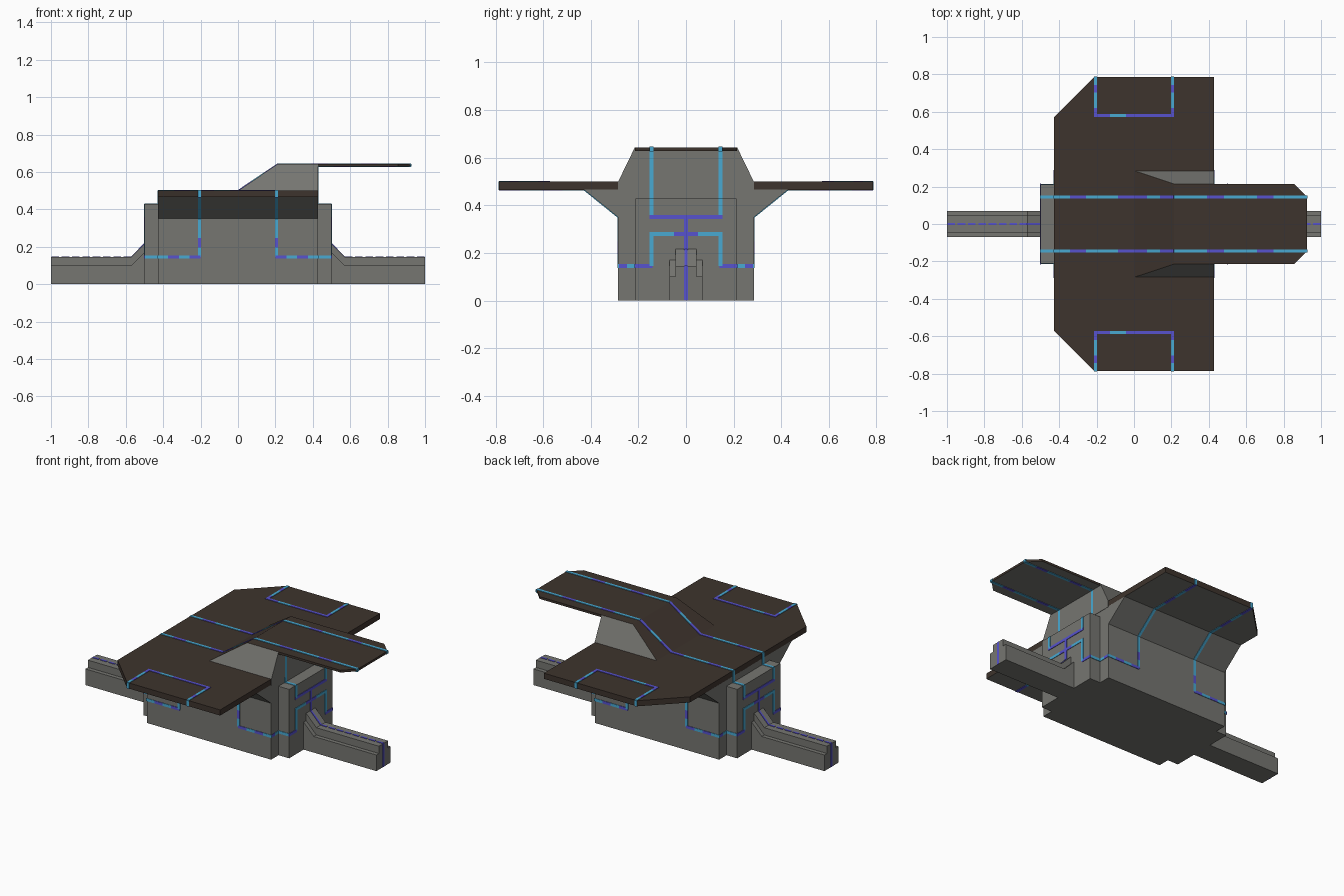
import bpy, bmesh
from mathutils import Vector

if "Cube" in bpy.data.objects:
    bpy.data.objects.remove(bpy.data.objects["Cube"])


def material(name, rgb):
    m = bpy.data.materials.new(name)
    m.diffuse_color = (*rgb, 1)
    m.use_nodes = True
    m.node_tree.nodes["Principled BSDF"].inputs["Base Color"].default_value = m.diffuse_color
    return m


GREY = material("warm grey", (0.18, 0.18, 0.165))
BROWN = material("dark brown", (0.048, 0.034, 0.026))
CYAN = material("light blue", (0.065, 0.40, 0.65))
VIOLET = material("violet blue", (0.095, 0.085, 0.62))


def finish(name, bm, mats):
    bmesh.ops.recalc_face_normals(bm, faces=bm.faces)
    me = bpy.data.meshes.new(name)
    bm.to_mesh(me)
    bm.free()
    for m in mats:
        me.materials.append(m)
    ob = bpy.data.objects.new(name, me)
    bpy.context.collection.objects.link(ob)
    return ob


def prism(name, pts, axis, a, b, mats=(GREY,), under=False):
    """Extrude a 2D outline along an axis; under=True gives downward faces slot 1."""
    def place(p, t):
        return {'x': (t, p[0], p[1]), 'y': (p[0], t, p[1]), 'z': (p[0], p[1], t)}[axis]
    bm = bmesh.new()
    lo = [bm.verts.new(place(p, a)) for p in pts]
    hi = [bm.verts.new(place(p, b)) for p in pts]
    bm.faces.new(lo)
    bm.faces.new(hi)
    for i in range(len(pts)):
        j = (i + 1) % len(pts)
        bm.faces.new((lo[i], lo[j], hi[j], hi[i]))
    bmesh.ops.recalc_face_normals(bm, faces=bm.faces)
    if under:
        for f in bm.faces:
            f.material_index = 1 if f.normal.z < -0.5 else 0
    return finish(name, bm, mats)


def rect(x, z0, z1):
    return [(-x, z0), (x, z0), (x, z1), (-x, z1)]


# main hull with flared shoulders
prism("hull", [(-.285, 0), (.285, 0), (.285, .35), (.43, .467), (-.43, .467), (-.285, .35)],
      'x', -.427, .427)

# end plates and stepped rails at both ends
for s, side in ((-1, "left"), (1, "right")):
    prism(side + "_end_plate", rect(.212, 0, .428), 'x', s * .42, s * .5)
    for part, y, z in (("rail_base", .07, .1), ("rail_top", .045, .145)):
        prof = [(.45, 0), (1, 0), (1, z), (.57, z), (.5, z + .071), (.45, z + .071)]
        prism(f"{side}_{part}", [(s * x, h) for x, h in prof], 'y', -y, y)

# wing deck, chamfered on the left corners
prism("wing_deck", [(.427, -.785), (.427, .785), (-.213, .785), (-.427, .572),
                    (-.427, -.572), (-.213, -.785)], 'z', .465, .5, (BROWN, GREY), True)
prism("deck_end_infill", rect(.285, .46, .5), 'x', .41, .429)

# raised block with brown ramp and top
bm = bmesh.new()
pts = [(0, .285, .499), (.429, .285, .499), (.429, .215, .643), (.213, .215, .643)]
r, l = [[bm.verts.new((x, s * y, z)) for x, y, z in pts] for s in (1, -1)]
bm.faces.new(r)
bm.faces.new(l)
for i in range(4):
    j = (i + 1) % 4
    f = bm.faces.new((r[i], r[j], l[j], l[i]))
    f.material_index = 1 if i in (2, 3) else 0
finish("raised_block", bm, (GREY, BROWN))

# thin overhanging deck
prism("overhang_deck", [(.428, -.215), (.855, -.215), (.925, -.145), (.925, .145),
                        (.855, .215), (.428, .215)], 'z', .629, .643, (BROWN, GREY), True)

# light strips: thin plates laid on the surfaces
strips = bmesh.new()
W, T = .017, .003


def plate(p, q, n, mat, w=W):
    d = (q - p).normalized()
    s = n.cross(d) * w / 2
    vs = [[strips.verts.new(e + s * k + n * t) for k, t in ((-1, -T), (1, -T), (1, T), (-1, T))]
          for e in (p, q)]
    fs = [strips.faces.new(vs[0]), strips.faces.new(vs[1])]
    for i in range(4):
        j = (i + 1) % 4
        fs.append(strips.faces.new((vs[0][i], vs[0][j], vs[1][j], vs[1][i])))
    for f in fs:
        f.material_index = mat


def strip(p, q, n, pattern="cv", step=.085, w=W, ext=0):
    """Strip split in equal lengths coloured by pattern: c blue, v violet, - gap."""
    p, q, n = Vector(p), Vector(q), Vector(n).normalized()
    d = (q - p).normalized()
    p, q = p - d * ext, q + d * ext
    k = max(1, round((q - p).length / step))
    for i in range(k):
        c = pattern[i % len(pattern)]
        if c != '-':
            plate(p.lerp(q, i / k), p.lerp(q, (i + 1) / k), n, "cv".index(c), w)


H = W / 2
UP, DOWN = (0, 0, 1), (0, 0, -1)
for sx in (-1, 1):
    X = (sx, 0, 0)
    e = sx * .5
    # end plate emblem
    strip((e, 0, .0), (e, 0, .35), X, "v")
    strip((e, -.145, .35), (e, .145, .35), X, "v", ext=H)
    strip((e, -.145, .28), (e, .145, .28), X, "cvc", .1, ext=H)
    # rail centre line
    strip((sx * .5, 0, .216), (sx * .57, 0, .145), (sx, 0, 1), "v", w=.012)
    strip((sx * .57, 0, .145), (sx * .998, 0, .145), UP, "vvv-", .014, w=.012)
    strip((sx * .998, 0, 0), (sx * .998, 0, .145), X, "v")
    for sy in (-1, 1):
        Y = (0, sy, 0)
        y = sy * .145
        # end strips running up, down and round the corner
        strip((e, y, .35), (e, y, .428), X, "c")
        strip((e, y, .428), (sx * .427, y, .428), UP, "c")
        strip((sx * .428, y, .428), (sx * .428, y, .5 if sx < 0 else .63), X, "c")
        strip((e, y, .145), (e, y, .28), X, "c")
        strip((e, y, .145), (e, sy * .212, .145), X, "v", ext=H / 2)
        strip((e, sy * .212, .145), (sx * .427, sy * .212, .145), Y, "c")
        strip((sx * .427, sy * .212, .145), (sx * .427, sy * .285, .145), X, "cv", .04)
        # hull side, shoulder, wing underside, wing edge, wing top
        x = sx * .205
        strip((sx * .427, sy * .285, .145), (x, sy * .285, .145), Y, "cv", .06, ext=H / 2)
        strip((x, sy * .285, .145), (x, sy * .285, .35), Y, "cvc", .05)
        strip((x, sy * .285, .35), (x, sy * .43, .467), (0, sy * .117, -.145), "c")
        strip((x, sy * .43, .465), (x, sy * .785, .465), DOWN, "cv")
        strip((x, sy * .785, .465), (x, sy * .785, .5), Y, "c")
        strip((x, sy * .785, .5), (x, sy * .58, .5), UP, "cvc", .045)

for sy in (-1, 1):
    y = sy * .145
    # wing top cross strip
    strip((-.205, sy * .58, .5), (.205, sy * .58, .5), UP, "vcvvv", .08, ext=H)
    # long runner along deck, ramp, overhang and back underneath
    strip((-.427, y, .5), (0, y, .5), UP, "cvc")
    strip((0, y, .5), (.213, y, .643), (-.143, 0, .213), "vc")
    strip((.213, y, .643), (.925, y, .643), UP, "ccv")
    strip((.925, y, .629), (.925, y, .643), (1, 0, 0), "c")
    strip((.925, y, .629), (.428, y, .629), DOWN, "cvc")

finish("light_strips", strips, (CYAN, VIOLET))
